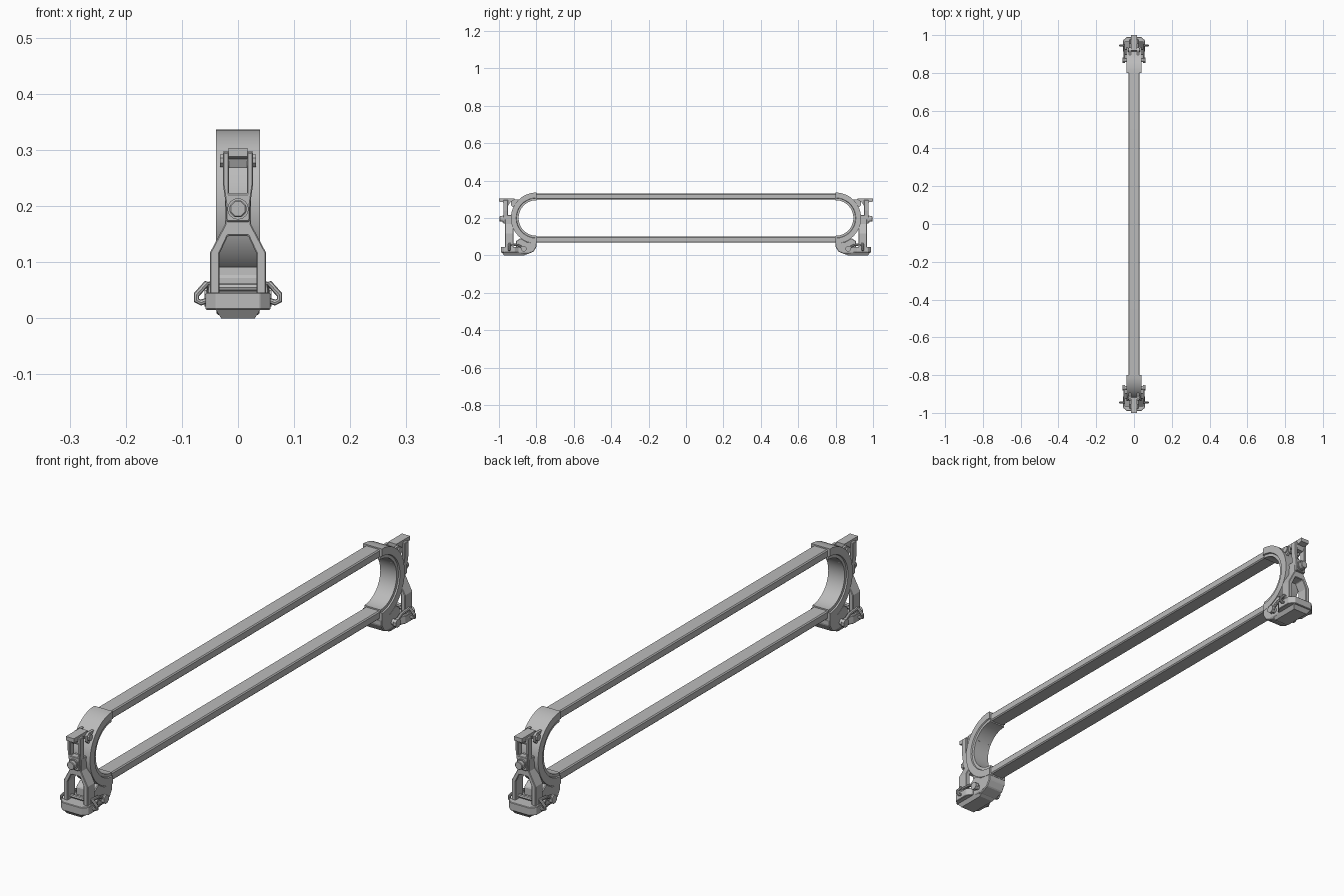
import bpy, bmesh, math
from mathutils import Vector

if "Cube" in bpy.data.objects:
    bpy.data.objects.remove(bpy.data.objects["Cube"])

grey = bpy.data.materials.new("mid grey")
grey.diffuse_color = (0.5, 0.5, 0.5, 1)
grey.use_nodes = True
grey.node_tree.nodes["Principled BSDF"].inputs["Base Color"].default_value = grey.diffuse_color


def finish(name, bm, mx=False, my=True, smooth=False, bevel=0):
    """Turn a bmesh into an object, optionally mirrored to the other side / end."""
    bmesh.ops.recalc_face_normals(bm, faces=bm.faces)
    me = bpy.data.meshes.new(name)
    bm.to_mesh(me)
    bm.free()
    me.materials.append(grey)
    ob = bpy.data.objects.new(name, me)
    bpy.context.collection.objects.link(ob)
    if smooth:
        bpy.ops.object.select_all(action='DESELECT')
        ob.select_set(True)
        bpy.context.view_layer.objects.active = ob
        bpy.ops.object.shade_smooth_by_angle(angle=math.radians(35))
    if bevel:
        b = ob.modifiers.new("bevel", 'BEVEL')
        b.width, b.segments, b.limit_method = bevel, 1, 'ANGLE'
    if mx or my:
        m = ob.modifiers.new("mirror", 'MIRROR')
        m.use_axis = (mx, my, False)
        m.use_mirror_merge = False
    return ob


def loft(name, sections, closed=False, **kw):
    """Skin equal-length point loops; cap the ends unless closed."""
    bm = bmesh.new()
    rows = [[bm.verts.new(p) for p in s] for s in sections]
    n, k = len(rows), len(rows[0])
    for i in range(n if closed else n - 1):
        a, b = rows[i], rows[(i + 1) % n]
        for j in range(k):
            bm.faces.new((a[j], a[(j + 1) % k], b[(j + 1) % k], b[j]))
    if not closed:
        bm.faces.new(rows[0])
        bm.faces.new(rows[-1][::-1])
    return finish(name, bm, **kw)


def prism(name, pts, axis, lo, hi, **kw):
    """Extrude a 2D outline along an axis (x: pts are y,z; y: x,z; z: x,y)."""
    put = {'x': lambda p, t: (t, p[0], p[1]),
           'y': lambda p, t: (p[0], t, p[1]),
           'z': lambda p, t: (p[0], p[1], t)}[axis]
    return loft(name, [[put(p, t) for p in pts] for t in (lo, hi)], **kw)


def both(half):
    """Complete a symmetric outline from its +x half."""
    return half + [(-x, z) for x, z in reversed(half)]


def rect(a, b, c, d):
    return [(a, c), (b, c), (b, d), (a, d)]


def circle(u, v, r, n, turn=0):
    return [(u + r * math.cos(turn + math.tau * i / n),
             v + r * math.sin(turn + math.tau * i / n)) for i in range(n)]


def tube(name, path, r, closed=False, n=8, **kw):
    """Round rod following a list of points."""
    P = [Vector(p) for p in path]
    m, out = len(P), []
    for i, p in enumerate(P):
        a = P[i - 1] if closed or i else p
        b = P[(i + 1) % m] if closed or i < m - 1 else p
        t = (b - a).normalized()
        u = t.cross(Vector((0, 1, 0))).normalized()
        v = t.cross(u)
        out.append([p + r * (u * math.cos(math.tau * j / n) + v * math.sin(math.tau * j / n))
                    for j in range(n)])
    return loft(name, out, closed, **kw)


def sweep(name, section, stations, closed, **kw):
    """Sweep an (x, radius) section round end arcs centred on z = 0.2."""
    return loft(name, [[(x, yc + r * math.cos(a), 0.2 + r * math.sin(a)) for x, r in section]
                       for yc, a in stations], closed, **kw)


N = 28
left = [(-0.8, math.pi * (0.5 + i / N)) for i in range(N + 1)]
right = [(0.8, math.pi * (1.5 + i / N)) for i in range(N + 1)]

# Long endless strap with chamfered edges
sweep("strap_loop", both([(0.026, 0.131), (0.030, 0.127), (0.030, 0.104), (0.026, 0.100)]),
      left + right, True, my=False, smooth=True)

# Half-round saddles at the ends, with a narrower inner liner
sweep("end_saddle", both([(0.039, 0.136), (0.039, 0.108), (0.034, 0.106), (0.034, 0.095)]),
      left, False, smooth=True)

# A-shaped post
prism("post", both([(0.018, 0.147), (0.033, 0.115), (0.033, 0.035), (0.050, 0.035),
                    (0.050, 0.117), (0.023, 0.168), (0.023, 0.215)]),
      'y', -0.967, -0.922, bevel=0.002)

# Slotted link rising from the post
prism("link", both([(0.016, 0.222), (0.016, 0.296), (0.027, 0.296), (0.027, 0.240),
                    (0.022, 0.205), (0.021, 0.172)]),
      'y', -0.977, -0.952, bevel=0.002)
prism("link_top_hook", [(-1.0, 0.303), (-1.0, 0.288), (-0.977, 0.284), (-0.97, 0.268),
                        (-0.95, 0.268), (-0.94, 0.284), (-0.918, 0.290), (-0.918, 0.303)],
      'x', -0.017, 0.017)

# Bolt through link, post and saddle
prism("bolt_washer", circle(0, 0.195, 0.019, 16), 'y', -0.982, -0.93)
prism("bolt_head", circle(0, 0.195, 0.016, 8, math.pi / 8), 'y', -0.997, -0.98, bevel=0.002)

# Clevis lugs and cross pin near the top of the saddle
prism("clevis_lug", [(-0.935, 0.268), (-0.935, 0.290), (-0.922, 0.298), (-0.88, 0.298),
                     (-0.88, 0.25), (-0.915, 0.25)], 'x', 0.017, 0.026, mx=True)
prism("clevis_pin", circle(-0.922, 0.281, 0.008, 12), 'x', -0.030, 0.030, smooth=True)
prism("clevis_pin_head", circle(-0.922, 0.281, 0.012, 8, math.pi / 8), 'x', 0.026, 0.032,
      mx=True)

# Foot: octagonal plate, chamfered sole and cradle under the saddle
prism("foot_plate", both([(0.039, -0.99), (0.058, -0.972), (0.058, -0.915), (0.045, -0.895)]),
      'z', 0.015, 0.046, bevel=0.002)
loft("foot_sole", [[(x, y, z) for x, y in both([(w, -0.985 + g), (w, e)])]
                   for z, w, g, e in ((0.0, 0.030, 0.012, -0.865), (0.016, 0.040, 0, -0.835))])
prism("saddle_cradle", [(-0.91, 0.012), (-0.85, 0.006), (-0.815, 0.02), (-0.8, 0.045),
                        (-0.8, 0.066), (-0.85, 0.073), (-0.885, 0.093), (-0.91, 0.075)],
      'x', -0.038, 0.038, bevel=0.003)

# Side pins of the foot
prism("side_pin", circle(-0.868, 0.036, 0.011, 12), 'x', -0.055, 0.055, smooth=True)
prism("side_pin_head", circle(-0.868, 0.036, 0.016, 8, math.pi / 8), 'x', 0.048, 0.060, mx=True)

# Side loops hooked on the foot, plus their rods running back to the pins
tube("side_loop", [(0.048, -0.945, 0.060), (0.056, -0.945, 0.062), (0.074, -0.945, 0.042),
                   (0.074, -0.945, 0.032), (0.066, -0.945, 0.028), (0.050, -0.945, 0.034)],
     0.0055, closed=True, mx=True, smooth=True)
tube("loop_rod", [(0.050, -0.945, 0.060), (0.050, -0.90, 0.056), (0.050, -0.868, 0.038)],
     0.006, mx=True, smooth=True)
# Small retaining bar across the foot
prism("foot_cross_bar", circle(-0.945, 0.055, 0.007, 8), 'x', -0.048, 0.048)
